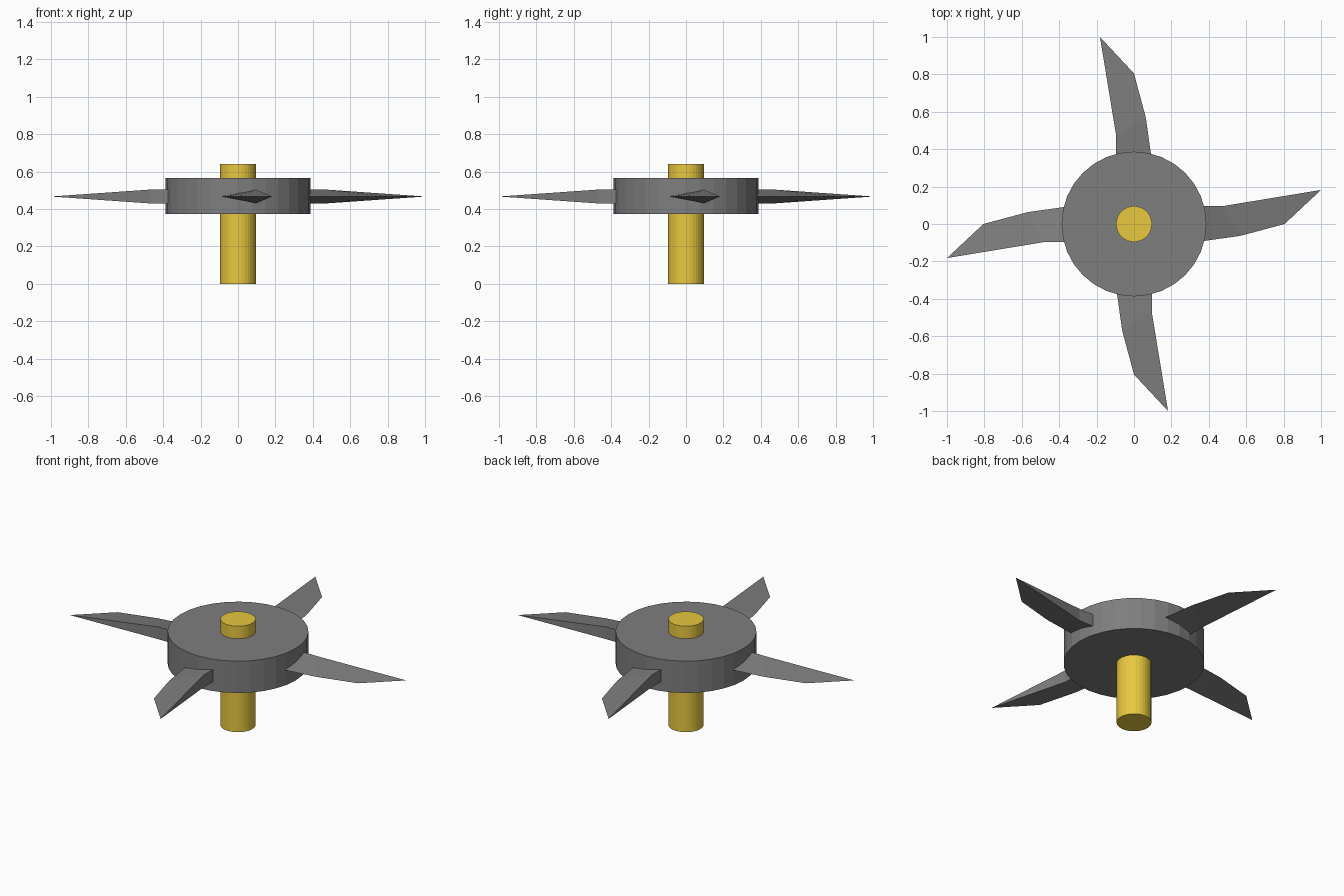
import bpy, bmesh
from math import pi
from mathutils import Matrix

if "Cube" in bpy.data.objects:
    bpy.data.objects.remove(bpy.data.objects["Cube"])

MID = 0.467      # blade centre height
HALF = 0.037     # half thickness of the blade's back edge


def material(name, rgb):
    mat = bpy.data.materials.new(name)
    mat.diffuse_color = (*rgb, 1)
    mat.use_nodes = True
    mat.node_tree.nodes["Principled BSDF"].inputs["Base Color"].default_value = mat.diffuse_color
    return mat


def cylinder(name, radius, z0, z1, sides, mat):
    bpy.ops.mesh.primitive_cylinder_add(vertices=sides, radius=radius, depth=z1 - z0,
                                        location=(0, 0, (z0 + z1) / 2))
    obj = bpy.context.object
    obj.name = name
    obj.data.materials.append(mat)


def blade(name, angle, mat):
    # Wedge section: thick back edge, sharp curved leading edge, pointed tip
    bm = bmesh.new()
    back = [[bm.verts.new((x, 0.095, MID + s * HALF)) for x in (0.3, 0.47)] for s in (1, -1)]
    edge = [bm.verts.new((x, y, MID)) for x, y in
            ((0.3, -0.095), (0.38, -0.09), (0.57, -0.063), (0.805, 0.0))]
    tip = bm.verts.new((1.0, 0.182, MID))
    for a0, a1 in back:
        bm.faces.new((a0, edge[0], edge[1]))
        bm.faces.new((a0, edge[1], edge[2], a1))
        bm.faces.new((a1, edge[2], edge[3], tip))
    (t0, t1), (b0, b1) = back
    bm.faces.new((t0, t1, b1, b0))
    bm.faces.new((t1, tip, b1))
    bm.faces.new((t0, b0, edge[0]))
    bmesh.ops.recalc_face_normals(bm, faces=bm.faces)
    bm.transform(Matrix.Rotation(angle, 4, 'Z'))
    mesh = bpy.data.meshes.new(name)
    bm.to_mesh(mesh)
    bm.free()
    mesh.materials.append(mat)
    bpy.context.collection.objects.link(bpy.data.objects.new(name, mesh))


brass = material("brass", (0.81, 0.58, 0.05))
steel = material("dark_steel", (0.21, 0.21, 0.21))

# Brass shaft and hub disc
cylinder("shaft", 0.096, 0, 0.642, 32, brass)
cylinder("hub", 0.387, 0.373, 0.566, 32, steel)

# Four blades around the hub
for i in range(4):
    blade(f"blade_{i + 1}", i * pi / 2, steel)
